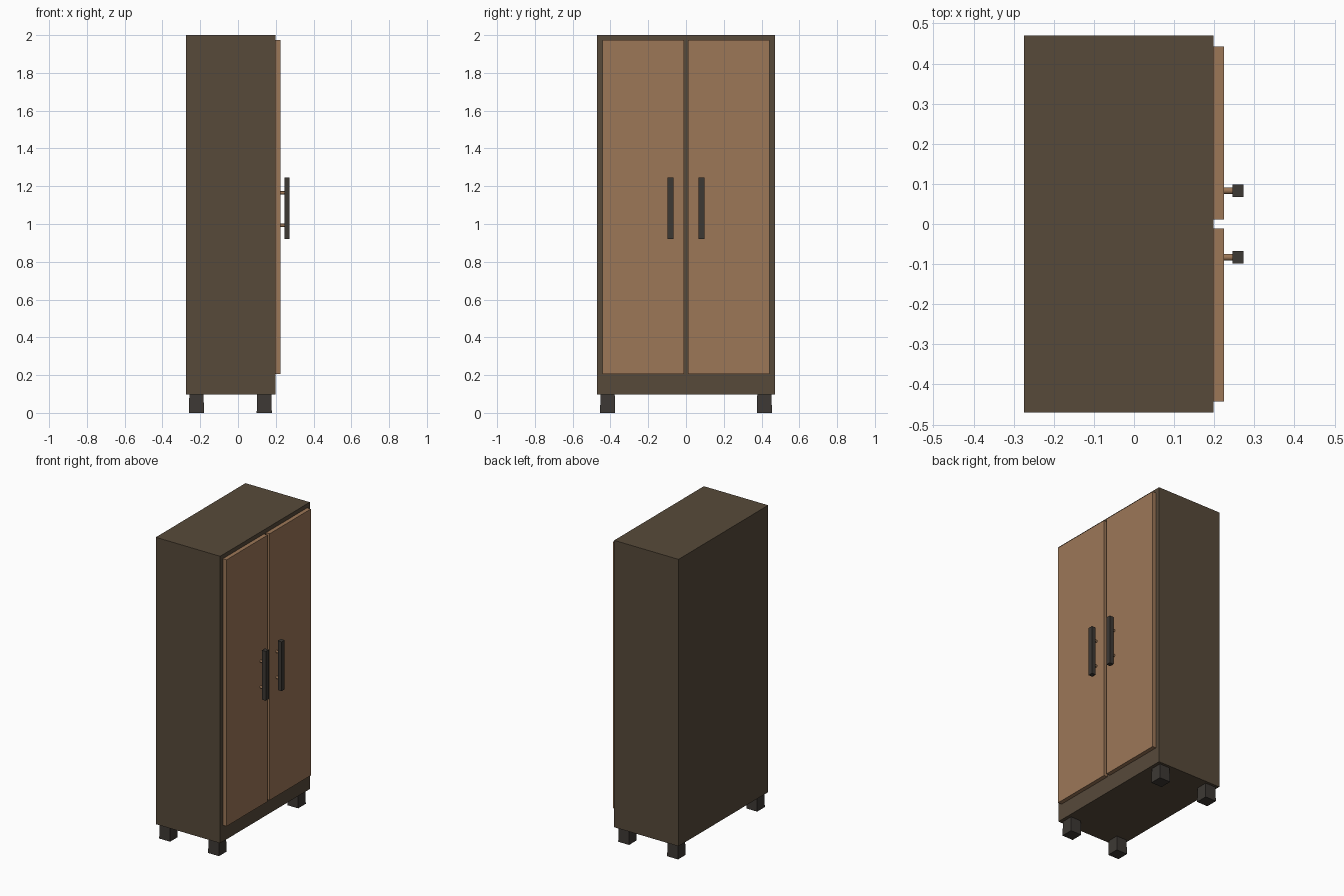
import bpy, bmesh, math

if "Cube" in bpy.data.objects:
    bpy.data.objects.remove(bpy.data.objects["Cube"])


def material(name, rgb):
    m = bpy.data.materials.new(name)
    m.diffuse_color = (*rgb, 1)
    m.use_nodes = True
    m.node_tree.nodes["Principled BSDF"].inputs["Base Color"].default_value = m.diffuse_color
    return m


DARK_WOOD = material("dark wood", (0.095, 0.068, 0.042))
LIGHT_WOOD = material("light wood", (0.335, 0.185, 0.097))
METAL = material("dark metal", (0.046, 0.040, 0.034))


def box(name, lo, hi, mat, top_scale=1.0):
    """Box between two corners; top_scale tapers the upper face."""
    bm = bmesh.new()
    bmesh.ops.create_cube(bm, size=1)
    size = [h - l for l, h in zip(lo, hi)]
    for v in bm.verts:
        s = top_scale if v.co.z > 0 else 1.0
        v.co.x *= size[0] * s
        v.co.y *= size[1] * s
        v.co.z *= size[2]
    mesh = bpy.data.meshes.new(name)
    bm.to_mesh(mesh)
    bm.free()
    mesh.materials.append(mat)
    ob = bpy.data.objects.new(name, mesh)
    ob.location = [(l + h) / 2 for l, h in zip(lo, hi)]
    bpy.context.collection.objects.link(ob)
    return ob


def post(name, x0, x1, y, z, radius, mat):
    """Short round peg along x."""
    bpy.ops.mesh.primitive_cylinder_add(
        vertices=12, radius=radius, depth=x1 - x0,
        location=((x0 + x1) / 2, y, z), rotation=(0, math.pi / 2, 0))
    ob = bpy.context.object
    ob.name = name
    ob.data.materials.append(mat)
    bpy.ops.object.shade_smooth_by_angle()


# Cabinet carcass
box("cabinet_body", (-0.274, -0.47, 0.097), (0.198, 0.47, 2.0), DARK_WOOD)

for side, label in ((-1, "left"), (1, "right")):
    # Door panel
    y0, y1 = sorted((side * 0.011, side * 0.442))
    box(f"{label}_door", (0.197, y0, 0.205), (0.225, y1, 1.973), LIGHT_WOOD)

    # Handle bar and its two posts
    yc = side * 0.083
    box(f"{label}_handle", (0.245, yc - 0.016, 0.92),
        (0.273, yc + 0.016, 1.247), METAL)
    for z, level in ((0.993, "lower"), (1.165, "upper")):
        post(f"{label}_{level}_handle_post", 0.222, 0.248, yc, z, 0.0085, LIGHT_WOOD)

    # Feet, slightly wider at the floor
    for x, end in ((-0.22, "back"), (0.139, "front")):
        yf = side * 0.415
        box(f"{label}_{end}_foot", (x - 0.04, yf - 0.04, 0),
            (x + 0.04, yf + 0.04, 0.1), METAL, top_scale=0.94)
